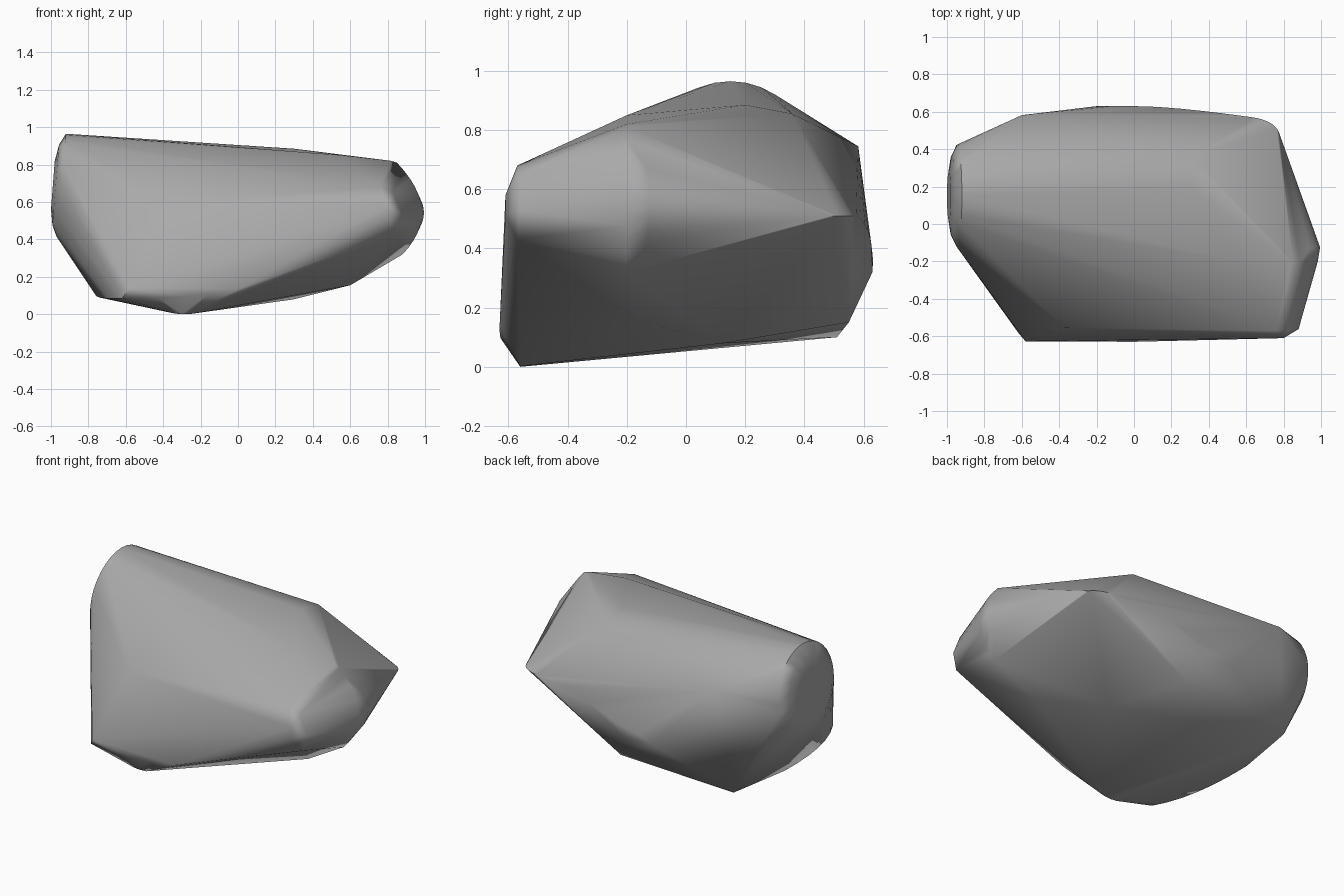
import bpy, bmesh, math
from mathutils import Vector

cube = bpy.data.objects.get("Cube")
if cube:
    bpy.data.objects.remove(cube, do_unlink=True)

# Stone colour
stone = bpy.data.materials.new("stone_grey")
stone.use_nodes = True
grey = (0.4, 0.4, 0.4, 1)
stone.diffuse_color = grey
stone.node_tree.nodes["Principled BSDF"].inputs["Base Color"].default_value = grey


def arc(start, middle, end, steps):
    """Rounded corner from start to end, pulled towards middle."""
    a, b, c = Vector(start), Vector(middle), Vector(end)
    ts = [i / steps for i in range(steps + 1)]
    return [a * (1 - t) ** 2 + b * 2 * t * (1 - t) + c * t * t for t in ts]


def end_ring(radius, x, lean, sides=32):
    """Ring of the blunt end, leaning with height."""
    angles = [math.tau * i / sides for i in range(sides)]
    return [Vector((x + lean * math.sin(a), 0.15 + radius * math.cos(a),
                    0.69 + radius * math.sin(a))) for a in angles]


# Blunt rounded end
points = end_ring(0.13, -0.99, 0.01) + end_ring(0.215, -0.975, 0.017) + end_ring(0.275, -0.945, 0.025)

# Upper ridge and back shoulder
points += [(0.56, -0.2, 0.85), (0.82, -0.2, 0.82), (0.3, 0.2, 0.885),
           (0.31, 0.36, 0.855), (-0.6, 0.582, 0.745)]

# Rounded nose
points += arc((0.85, -0.2, 0.81), (1.1, -0.2, 0.55), (0.88, -0.2, 0.32), 12)
points += arc((0.94, -0.13, 0.67), (1.05, -0.12, 0.54), (0.94, -0.13, 0.42), 6)

# Chipped front corner
points += [(0.76, -0.57, 0.68), (0.83, -0.565, 0.65), (0.88, -0.562, 0.53),
           (0.85, -0.57, 0.43), (0.8, -0.61, 0.58), (0.8, -0.61, 0.51)]

# Front face and its lower lip
points += [(-0.37, -0.555, 0.6), (-0.58, -0.627, 0.14)]
points += arc((-0.43, -0.62, 0.09), (-0.2, -0.63, 0.09), (0, -0.63, 0.135), 5)

# Underside
points += [(-0.34, -0.56, 0.004), (-0.3, -0.56, 0), (-0.25, -0.56, 0.002),
           (0.3, 0.13, 0.08), (0.6, -0.16, 0.155), (-0.69, 0.51, 0.1)]
points += arc((-0.62, -0.58, 0.085), (-0.75, -0.35, 0.08), (-0.76, 0.1, 0.1), 6)

# Back bulge and rounded back corner
points += [(0.07, 0.55, 0.15), (-0.2, 0.63, 0.32), (0, 0.63, 0.32), (-0.1, 0.632, 0.36)]
points += arc((0, 0.63, 0.36), (0.2, 0.63, 0.48), (0.6, 0.575, 0.51), 6)
points += arc((0.6, 0.575, 0.51), (0.75, 0.56, 0.51), (0.775, 0.49, 0.51), 6)

# Wrap the corner points in one solid stone
bm = bmesh.new()
for p in points:
    bm.verts.new(p)
hull = bmesh.ops.convex_hull(bm, input=bm.verts)
loose = {v for v in hull["geom_interior"] + hull["geom_unused"]
         if isinstance(v, bmesh.types.BMVert) and not v.link_faces}
bmesh.ops.delete(bm, geom=list(loose), context="VERTS")
bmesh.ops.dissolve_limit(bm, angle_limit=math.radians(2), verts=bm.verts, edges=bm.edges)
bmesh.ops.recalc_face_normals(bm, faces=bm.faces)
mesh = bpy.data.meshes.new("rock")
bm.to_mesh(mesh)
bm.free()
mesh.materials.append(stone)
rock = bpy.data.objects.new("rock", mesh)
bpy.context.collection.objects.link(rock)

# Soft shading that favours the large flat faces
bpy.context.view_layer.objects.active = rock
rock.select_set(True)
bpy.ops.object.shade_smooth_by_angle(angle=math.radians(50))
rock.modifiers.new("soft_faces", "WEIGHTED_NORMAL").keep_sharp = True
